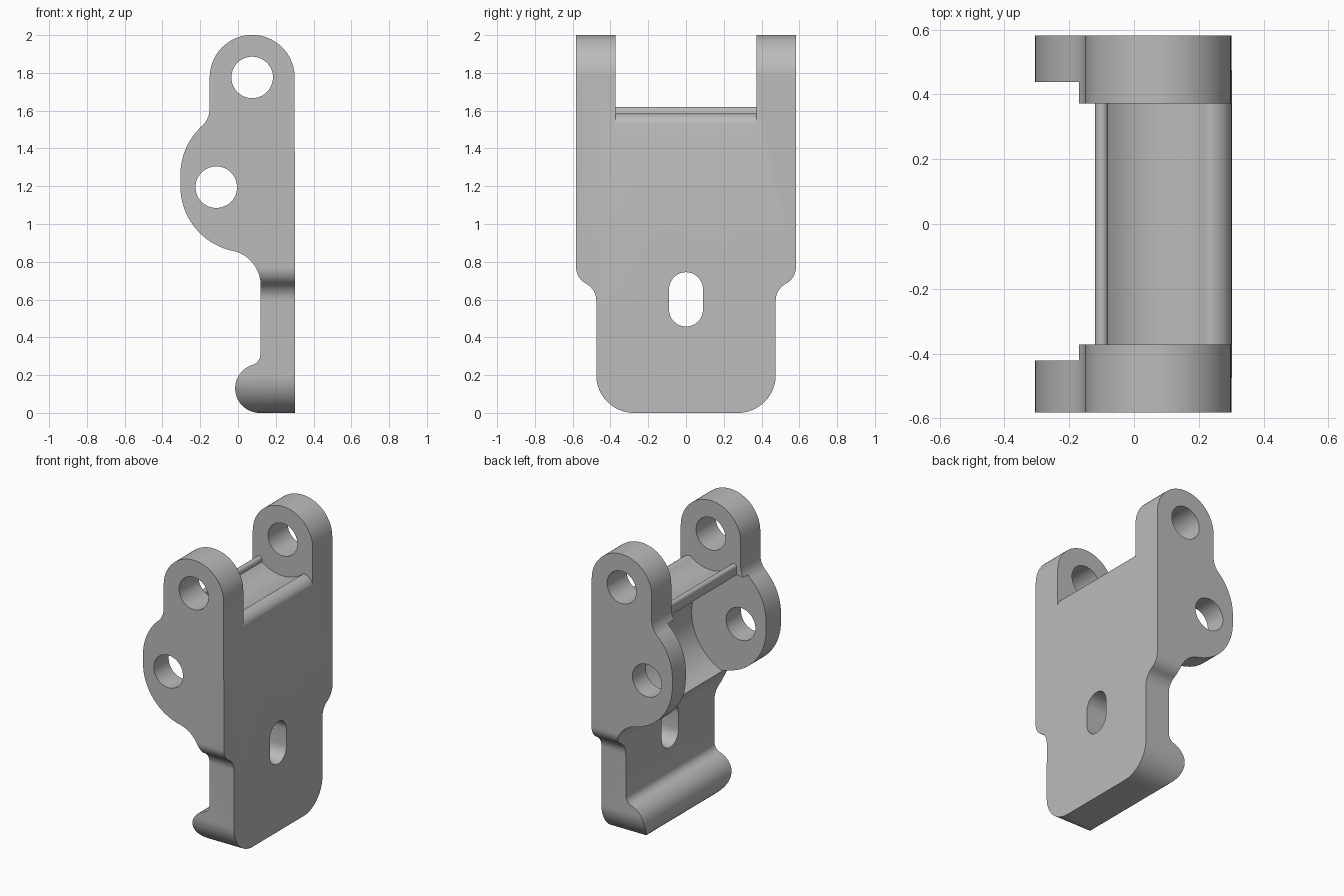
import bpy, bmesh
from math import sin, cos, radians

if "Cube" in bpy.data.objects:
    bpy.data.objects.remove(bpy.data.objects["Cube"])

grey = bpy.data.materials.new("plain_grey")
grey.use_nodes = True
grey.diffuse_color = (0.5, 0.5, 0.5, 1)
grey.node_tree.nodes["Principled BSDF"].inputs["Base Color"].default_value = (0.5, 0.5, 0.5, 1)

PIVOT = (-0.115, 1.195)
EAR = (0.075, 1.776)


def arc(cx, cz, r, start, end, steps=16):
    angles = [radians(start + (end - start) * i / steps) for i in range(steps + 1)]
    return [(cx + r * cos(a), cz + r * sin(a)) for a in angles]


def prism(name, outline, low, high, axis="y"):
    """Extrude an outline along y (points are x, z) or along x (points are y, z)."""
    bm = bmesh.new()

    def place(p, d):
        return (p[0], d, p[1]) if axis == "y" else (d, p[0], p[1])

    ends = [[bm.verts.new(place(p, d)) for p in outline] for d in (low, high)]
    bm.faces.new(ends[0])
    bm.faces.new(ends[1][::-1])
    count = len(outline)
    for i in range(count):
        j = (i + 1) % count
        bm.faces.new((ends[0][j], ends[0][i], ends[1][i], ends[1][j]))
    bmesh.ops.remove_doubles(bm, verts=bm.verts, dist=0.003)
    if bm.calc_volume(signed=True) < 0:
        bmesh.ops.reverse_faces(bm, faces=bm.faces)
    mesh = bpy.data.meshes.new(name)
    bm.to_mesh(mesh)
    bm.free()
    obj = bpy.data.objects.new(name, mesh)
    bpy.context.collection.objects.link(obj)
    mesh.materials.append(grey)
    return obj


def combine(body, cutter, operation="DIFFERENCE"):
    """Apply a boolean and drop the cutter."""
    cutter.hide_render = True
    bpy.context.view_layer.objects.active = body
    mod = body.modifiers.new(cutter.name, "BOOLEAN")
    mod.operation, mod.solver, mod.object = operation, "EXACT", cutter
    bpy.ops.object.modifier_apply(modifier=mod.name)
    bpy.data.objects.remove(cutter)


# Side profile: ear, cheek, thin plate and rounded foot
profile = [(0.302, 0)]
profile += arc(*EAR, 0.225, 0, 180, 40)
profile += arc(-0.28, 1.613, 0.13, 0, -47.4)
profile += arc(0.045, 1.26, 0.35, 132.6, 180)
profile += arc(0.045, 1.2, 0.35, 180, 258, 24)
profile += arc(-0.067, 0.675, 0.187, 78, 0)
profile += arc(0.062, 0.308, 0.056, 0, -80, 8)
profile += arc(0.115, 0.13, 0.13, 110, 270, 28)
body = prism("bracket_body", profile, -0.582, 0.582)

# Plate outline: stepped shoulders and rounded lower corners
half = arc(0.275, 0.2, 0.2, -90, 0)
half += arc(0.575, 0.595, 0.1, 180, 117.7, 10)
half += arc(0.482, 0.772, 0.1, -62.3, 0, 10)
half += [(0.6, 0.9), (0.6, 2.1)]
outline = half + [(-y, z) for y, z in reversed(half)]
combine(body, prism("outline_trim", outline, -1, 1, "x"), "INTERSECT")

# Round pocket between the cheeks
combine(body, prism("pocket_cutter", arc(-0.115, 1.18, 0.368, 0, 354, 59), -0.422, 0.438))

# Gap between the ears, with a beaded rear lip, curved saddle and rounded front edge
saddle = [(-0.6, 1.3), (-0.12, 1.3)]
saddle += arc(-0.1, 1.6, 0.02, 180, 10, 8)
saddle += arc(*EAR, 0.246, 231, 308, 24)
saddle += arc(0.232, 1.515, 0.07, 88, 0, 10)
saddle += [(0.6, 1.515), (0.6, 2.3), (-0.6, 2.3)]
combine(body, prism("ear_gap_cutter", saddle, -0.372, 0.372))

# Pin holes through ears and cheeks
for name, centre in (("ear_hole", EAR), ("cheek_hole", PIVOT)):
    combine(body, prism(name, arc(*centre, 0.11, 0, 352.5, 47), -1, 1))

# Slot through the plate
slot = arc(0, 0.655, 0.09, 0, 180) + arc(0, 0.547, 0.09, 180, 360)
combine(body, prism("slot_cutter", slot, -1, 1, "x"))

# Smooth curved walls, keep crisp edges
bpy.ops.object.select_all(action="DESELECT")
body.select_set(True)
bpy.context.view_layer.objects.active = body
bpy.ops.object.shade_smooth_by_angle(angle=radians(30))
